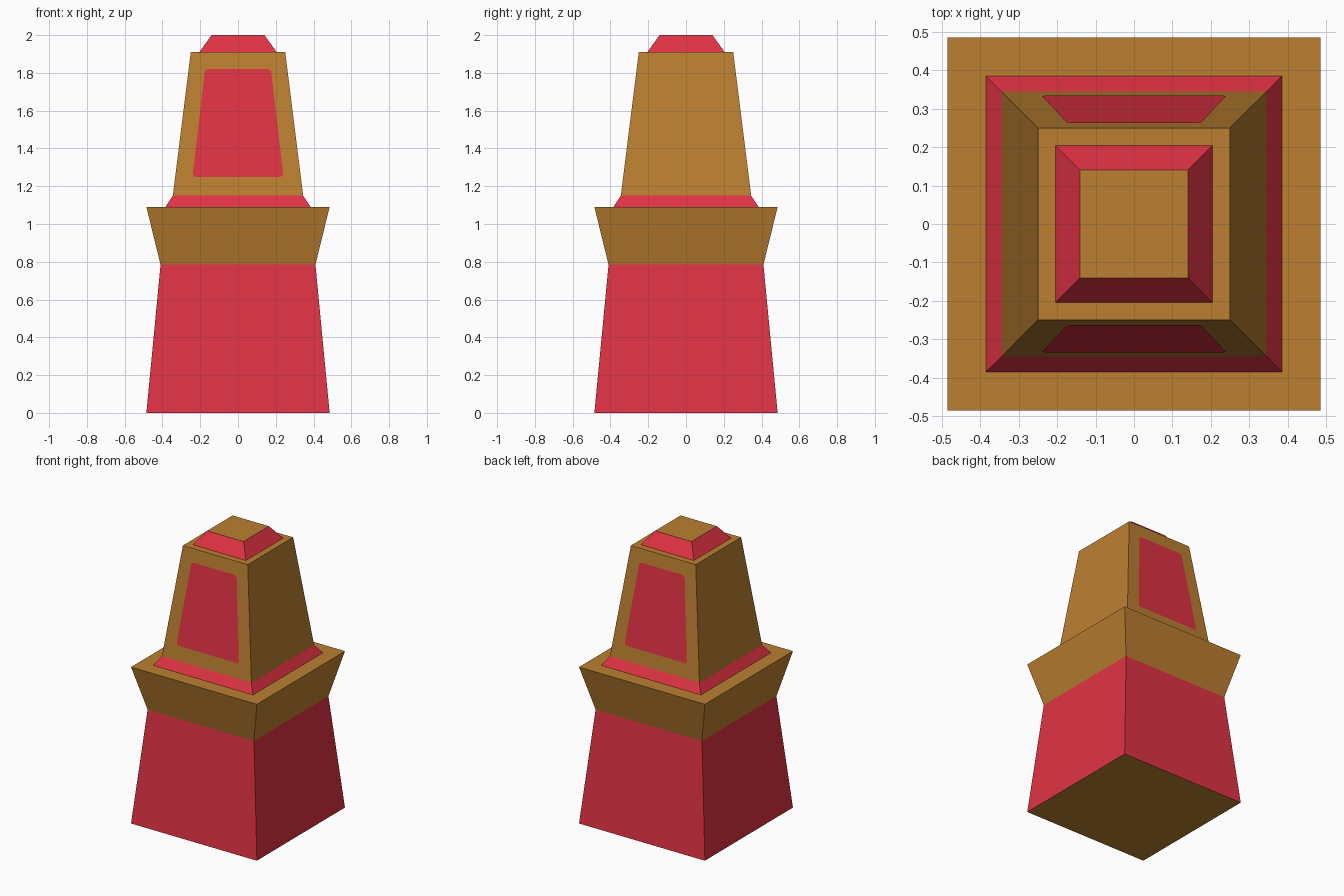
import bpy, bmesh
from mathutils import Vector

if "Cube" in bpy.data.objects:
    bpy.data.objects.remove(bpy.data.objects["Cube"])


def material(name, rgb):
    m = bpy.data.materials.new(name)
    lin = [((c / 255 + 0.055) / 1.055) ** 2.4 for c in rgb]
    m.diffuse_color = (*lin, 1)
    m.use_nodes = True
    m.node_tree.nodes["Principled BSDF"].inputs["Base Color"].default_value = m.diffuse_color
    return m


RED = material("red", (224, 50, 67))
BROWN = material("ochre brown", (188, 127, 49))


def finish(name, bm, mat):
    me = bpy.data.meshes.new(name)
    bm.to_mesh(me)
    bm.free()
    me.materials.append(mat)
    ob = bpy.data.objects.new(name, me)
    bpy.context.collection.objects.link(ob)
    return ob


# square tower: stacked (half width, height) rings, one shell
profile = [(0.485, 0), (0.41, 0.785), (0.485, 1.09), (0.385, 1.09),
           (0.345, 1.15), (0.25, 1.91), (0.205, 1.91), (0.14, 2.0)]
red_bands = {0, 3, 6}
bm = bmesh.new()
rings = [[bm.verts.new((sx * w, sy * w, z))
          for sx, sy in ((-1, -1), (1, -1), (1, 1), (-1, 1))] for w, z in profile]
bm.faces.new(rings[0][::-1])
bm.faces.new(rings[-1])
for i, (lo, hi) in enumerate(zip(rings, rings[1:])):
    for k in range(4):
        n = (k + 1) % 4
        f = bm.faces.new((lo[k], lo[n], hi[n], hi[k]))
        f.material_index = int(i in red_bands)
tower = finish("tower_body", bm, BROWN)
tower.data.materials.append(RED)


# rounded red panels lying on the front and back of the upper wall
def wall_y(z):
    return 0.345 - (z - 1.15) * (0.095 / 0.76)


def panel(name, side):
    bm = bmesh.new()
    corners = [(-0.241, 1.25), (0.241, 1.25), (0.174, 1.82), (-0.174, 1.82)]
    vs = [bm.verts.new((x * -side, side * (wall_y(z) + 0.002), z)) for x, z in corners]
    bm.faces.new(vs)
    bmesh.ops.bevel(bm, geom=vs, offset=0.018, segments=3, profile=0.5,
                    affect='VERTICES')
    bm.normal_update()
    for f in bm.faces:
        if f.normal.dot(Vector((0, side, 0))) < 0:
            f.normal_flip()
    finish(name, bm, RED)


panel("front_panel", -1)
panel("back_panel", 1)
